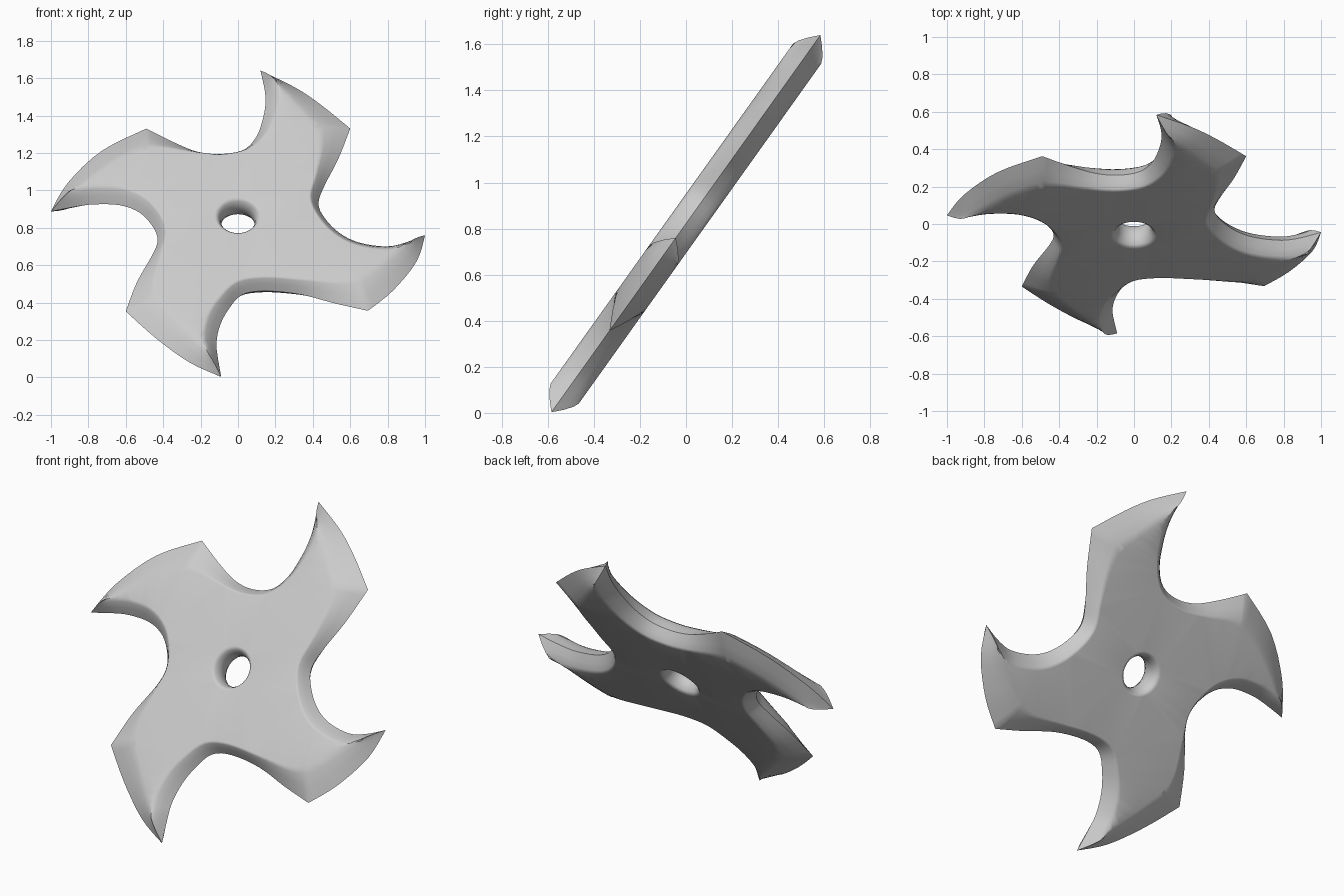
import bpy, bmesh
from math import sin, cos, pi, radians
from mathutils import Vector

if "Cube" in bpy.data.objects:
    bpy.data.objects.remove(bpy.data.objects["Cube"])

TILT, CZ, HALF = radians(54.5), 0.822, 0.075

# Outline as seen from the front; per arm: tip, 2 outer edge points, corner,
# 3 trailing edge points, 5 points round the notch to the next tip
ARMS = [
    [(.12, 1.64), (.305, 1.55), (.44, 1.46), (.60, 1.33), (.535, 1.165), (.465, 1.03),
     (.43, .93), (.465, .85), (.545, .77), (.65, .72), (.79, .70), (.895, .72)],
    [(1.0, .76), (.955, .62), (.83, .465), (.695, .356), (.52, .395), (.33, .444),
     (.14, .462), (.02, .44), (-.05, .364), (-.095, .28), (-.115, .19), (-.11, .12)],
    [(-.09, .003), (-.26, .08), (-.44, .21), (-.60, .353), (-.54, .51), (-.455, .66),
     (-.43, .735), (-.455, .805), (-.525, .88), (-.63, .92), (-.765, .925), (-.87, .912)],
    [(-1.0, .887), (-.91, 1.04), (-.73, 1.21), (-.49, 1.33), (-.35, 1.26), (-.21, 1.203),
     (-.085, 1.188), (.03, 1.215), (.1, 1.29), (.135, 1.39), (.147, 1.47), (.142, 1.54)],
]
# Bevel width at each of those points
WIDTH = [.12, .10, .15, .19, .11, .06, .05, .055, .065, .075, .075, .06]


def spline(points, steps=4):
    """Smooth curve through the points, sharp at each tip and corner."""
    n, out = len(points), []
    sharp = lambda i: i % 12 in (0, 3)
    for i in range(n):
        p1, p2 = points[i], points[(i + 1) % n]
        p0 = p1 if sharp(i) else points[i - 1]
        p3 = p2 if sharp(i + 1) else points[(i + 2) % n]
        for s in range(steps):
            t = s / steps
            out.append(.5 * (2 * p1 + (p2 - p0) * t + (2 * p0 - 5 * p1 + 4 * p2 - p3) * t * t
                             + (3 * p1 - p0 - 3 * p2 + p3) * t ** 3))
    return out


# Outline in the blade plane and its bevel inset
edge = [Vector((x, (z - CZ) / sin(TILT))) for arm in ARMS for x, z in arm]
inset = []
for i, p in enumerate(edge):
    a = (p - edge[i - 1]).normalized()
    b = (edge[(i + 1) % len(edge)] - p).normalized()
    d = (a + b).normalized()
    inset.append(p + Vector((d.y, -d.x)) * WIDTH[i % 12])
edge, inset = spline(edge), spline(inset)

bm = bmesh.new()


def ring(points, h):
    """Closed ring of vertices at height h above the tilted mid plane."""
    return [bm.verts.new((p.x, p.y * cos(TILT) - h * sin(TILT),
                          CZ + p.y * sin(TILT) + h * cos(TILT))) for p in points]


def bridge(r1, r2):
    for i in range(len(r1)):
        j = (i + 1) % len(r1)
        bm.faces.new((r1[i], r1[j], r2[j], r2[i]))


def loop_edges(r):
    return [bm.edges.get((r[i - 1], r[i])) for i in range(len(r))]


def circle(radius, n=32):
    return [Vector((radius * cos(2 * pi * i / n), radius * sin(2 * pi * i / n))) for i in range(n)]


# Knife edge and hole waist are shared; both sides are bevelled outward from them
rim, waist = ring(edge, 0), ring(circle(.088), 0)
for side in (1, -1):
    last = rim
    for t, h in ((.4, .5), (.75, .85), (1, 1)):
        new = ring([p.lerp(q, t) for p, q in zip(edge, inset)], side * h * HALF)
        bridge(last, new)
        last = new
    bore = waist
    for r, h in ((.092, .4), (.105, .8), (.125, 1)):
        new = ring(circle(r), side * h * HALF)
        bridge(bore, new)
        bore = new
    bmesh.ops.triangle_fill(bm, use_beauty=True, edges=loop_edges(last) + loop_edges(bore))

bmesh.ops.recalc_face_normals(bm, faces=bm.faces[:])
mesh = bpy.data.meshes.new("throwing_star")
bm.to_mesh(mesh)
bm.free()
star = bpy.data.objects.new("throwing_star", mesh)
bpy.context.collection.objects.link(star)
bpy.context.view_layer.objects.active = star
star.select_set(True)
bpy.ops.object.shade_smooth_by_angle(angle=radians(50))
mod = star.modifiers.new("flat_face_normals", 'WEIGHTED_NORMAL')
mod.keep_sharp = True
